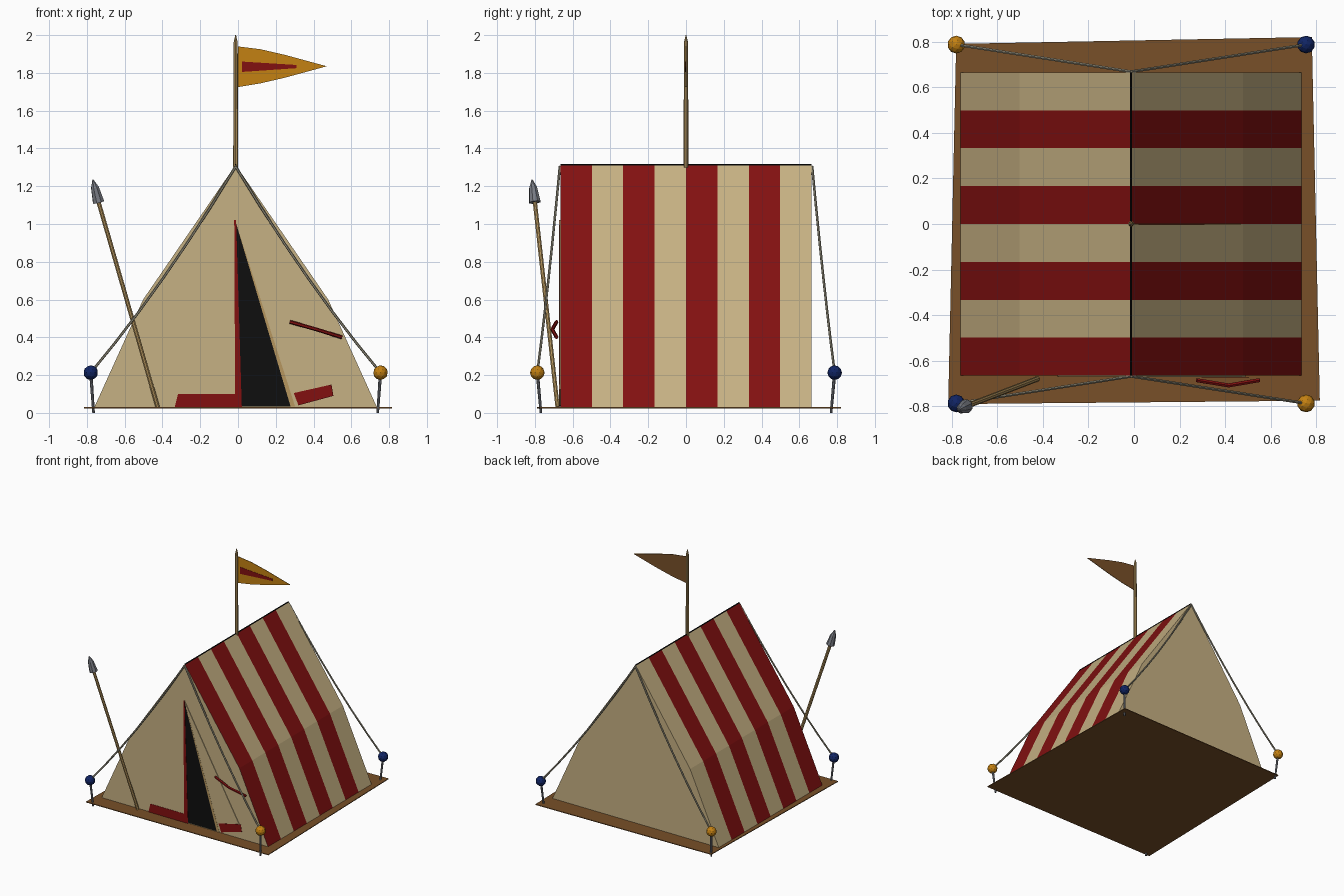
import bpy, bmesh
from mathutils import Vector

if "Cube" in bpy.data.objects:
    bpy.data.objects.remove(bpy.data.objects["Cube"])


def srgb(r, g, b):
    f = lambda c: c / 12.92 if c <= 0.04045 else ((c + 0.055) / 1.055) ** 2.4
    return tuple(f(v / 255) for v in (r, g, b)) + (1,)


MATS = {}
for name, col in {
    "cream canvas": (198, 177, 131), "dark red cloth": (130, 16, 16),
    "gold": (196, 129, 18), "navy blue": (16, 36, 100),
    "brown ground": (120, 80, 40), "black": (14, 14, 14),
    "steel": (122, 125, 133), "wood": (182, 150, 94), "rope": (150, 145, 126),
}.items():
    MATS[name] = bpy.data.materials.new(name)
    MATS[name].diffuse_color = srgb(*col)


def finish(name, bm, *mats):
    bmesh.ops.recalc_face_normals(bm, faces=bm.faces)
    me = bpy.data.meshes.new(name)
    bm.to_mesh(me)
    bm.free()
    for m in mats:
        me.materials.append(MATS[m])
    ob = bpy.data.objects.new(name, me)
    bpy.context.collection.objects.link(ob)
    return ob


def plate(name, pts, mat, y, thick=0.002):
    """Thin upright plate from an x-z outline, front at y."""
    bm = bmesh.new()
    face = bm.faces.new([bm.verts.new((x, y, z)) for x, z in pts])
    ext = bmesh.ops.extrude_face_region(bm, geom=[face])
    vs = [v for v in ext["geom"] if isinstance(v, bmesh.types.BMVert)]
    bmesh.ops.translate(bm, vec=(0, thick, 0), verts=vs)
    return finish(name, bm, mat)


def rod(name, pts, radii, mat, sides=8):
    """Round rod through points, with one radius per point."""
    bm = bmesh.new()
    pts = [Vector(p) for p in pts]
    rings = []
    for i, (p, r) in enumerate(zip(pts, radii)):
        d = pts[min(i + 1, len(pts) - 1)] - pts[max(i - 1, 0)]
        rot = d.to_track_quat('Z', 'Y').to_matrix().to_4x4()
        rot.translation = p
        rings.append(bmesh.ops.create_circle(bm, segments=sides, radius=r, matrix=rot)["verts"])
    for a, b in zip(rings, rings[1:]):
        for i in range(sides):
            j = (i + 1) % sides
            bm.faces.new((a[i], a[j], b[j], b[i]))
    bm.faces.new(rings[0])
    bm.faces.new(rings[-1])
    return finish(name, bm, mat)


# ground sheet
bm = bmesh.new()
corners = [(-0.815, -0.79), (0.815, -0.775), (0.78, 0.82), (-0.78, 0.79)]
low, high = [[bm.verts.new((x, y, z)) for x, y in corners] for z in (0.024, 0.03)]
bm.faces.new(low)
bm.faces.new(high)
for i in range(4):
    j = (i + 1) % 4
    bm.faces.new((low[i], low[j], high[j], high[i]))
finish("ground_sheet", bm, "brown ground")

# tent body: kinked profile swept through eight striped sections
CX, HALF, TOP = -0.0125, 0.665, 1.313
profile = [(CX - 0.748, 0.03), (CX - 0.49, 0.6), (CX, TOP), (CX + 0.49, 0.6), (CX + 0.748, 0.03)]
bm = bmesh.new()
rings = [[bm.verts.new((x, -HALF + 2 * HALF * k / 8, z)) for x, z in profile] for k in range(9)]
for k in range(8):
    for i in range(5):
        j = (i + 1) % 5
        f = bm.faces.new((rings[k][i], rings[k][j], rings[k + 1][j], rings[k + 1][i]))
        f.material_index = 1 if k % 2 == 0 else 0
bm.faces.new(rings[0])
bm.faces.new(rings[-1])
finish("tent_canvas", bm, "cream canvas", "dark red cloth")

# ridge seam
rod("ridge_seam", [(CX, -HALF, TOP), (CX, HALF, TOP)], [0.005, 0.005], "black", 6)

# doorway and its flaps
apex = (-0.015, 1.02)
plate("doorway", [apex, (0.01, 0.035), (0.3, 0.035)], "black", -0.667)
plate("left_flap", [apex, (0.0, 0.035), (-0.335, 0.035)], "cream canvas", -0.669, 0.004)
plate("left_flap_edge", [(-0.02, 1.02), (-0.01, 1.02), (0.02, 0.035), (-0.015, 0.035)],
      "dark red cloth", -0.672)
plate("left_flap_hem", [(-0.335, 0.03), (0.02, 0.03), (0.018, 0.1), (-0.318, 0.1)],
      "dark red cloth", -0.672)
plate("right_flap", [apex, (0.285, 0.035), (0.32, 0.04), (0.49, 0.125)],
      "cream canvas", -0.670, 0.005)
plate("right_flap_fold", [apex, (0.278, 0.035), (0.302, 0.035)], "wood", -0.671)
plate("right_flap_hem", [(0.295, 0.105), (0.32, 0.04), (0.505, 0.09), (0.495, 0.15)],
      "dark red cloth", -0.673)
rod("flap_tie", [(0.275, -0.685, 0.482), (0.415, -0.708, 0.442), (0.55, -0.685, 0.4)],
    [0.01] * 3, "dark red cloth", 6)

# flagpole and pennant
rod("flagpole", [(CX, 0, 1.3), (CX, 0, 1.96), (CX, 0, 2.0)], [0.013, 0.011, 0.002], "wood")
pennant = [(0, 1.94), (0.12, 1.925), (0.25, 1.895), (0.47, 1.835),
           (0.25, 1.775), (0.12, 1.745), (0, 1.725)]
plate("pennant_front", pennant, "gold", -0.002)
plate("pennant_back", pennant, "brown ground", 0.0)
plate("pennant_stripe", [(0.02, 1.86), (0.31, 1.842), (0.31, 1.825), (0.02, 1.805)],
      "dark red cloth", -0.004)

# stakes, round heads and guy ropes at the four corners
for sx, sy, side in ((-1, -1, "front_left"), (1, -1, "front_right"),
                     (-1, 1, "back_left"), (1, 1, "back_right")):
    hx, hy = CX + sx * 0.767, sy * 0.787
    foot = (CX + sx * 0.752, sy * 0.768, 0)
    rod("stake_" + side, [foot, (hx, hy, 0.213)], [0.007, 0.009], "steel")
    bm = bmesh.new()
    bmesh.ops.create_icosphere(bm, subdivisions=2, radius=0.039)
    bmesh.ops.translate(bm, vec=(hx, hy, 0.213), verts=bm.verts)
    finish("stake_head_" + side, bm, "navy blue" if sx == sy * 1 else "gold")
    a, b = Vector((CX, sy * 0.668, 1.305)), Vector((hx, hy, 0.213))
    path = [a.lerp(b, t / 6) - Vector((0, 0, 0.18 * (t / 6) * (1 - t / 6))) for t in range(7)]
    rod("guy_rope_" + side, path, [0.007] * 7, "rope", 6)

# leaning spear
base, neck = Vector((-0.425, -0.68, 0.03)), Vector((-0.738, -0.8, 1.115))
tip = Vector((-0.768, -0.815, 1.235))
rod("spear_shaft", [base, neck], [0.012, 0.012], "wood")
rod("spear_head", [neck, neck.lerp(tip, 0.65), tip], [0.032, 0.022, 0.003], "steel")

for m in bpy.data.materials:
    if m.users and not m.is_grease_pencil:
        m.use_nodes = True
        m.node_tree.nodes["Principled BSDF"].inputs["Base Color"].default_value = m.diffuse_color
